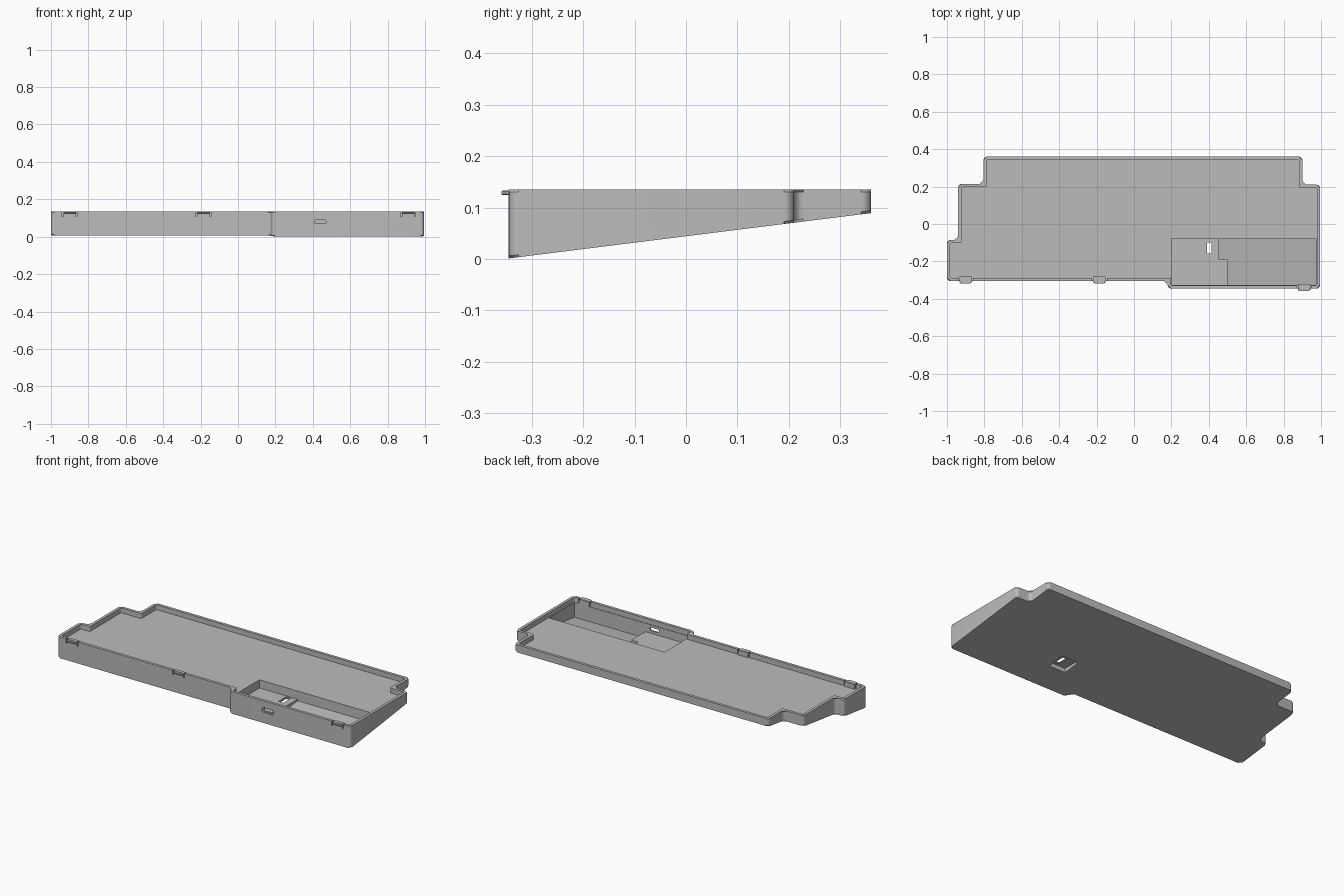
import bpy, bmesh, math
from mathutils import Vector

cube = bpy.data.objects.get("Cube")
if cube:
    bpy.data.objects.remove(cube)

grey = bpy.data.materials.new("plain grey")
grey.use_nodes = True
COLOUR = (0.5, 0.5, 0.5, 1)
grey.diffuse_color = COLOUR
grey.node_tree.nodes["Principled BSDF"].inputs["Base Color"].default_value = COLOUR

TOP, FLOOR, WALL = 0.135, 0.105, 0.017


def underside(y):
    """Height of the sloping base."""
    return 0.001 + 0.125 * (y + 0.345)


def inset(pts, d):
    """Move a right-angled counter-clockwise outline inwards."""
    out = []
    for i, p in enumerate(pts):
        p = Vector(p)
        a = (p - Vector(pts[i - 1])).normalized()
        b = (Vector(pts[(i + 1) % len(pts)]) - p).normalized()
        out.append(p + d * (Vector((-a.y, a.x)) + Vector((-b.y, b.x))))
    return out


def rounded(pts, r, steps=5):
    """Round the corners of a right-angled outline."""
    out = []
    for i, p in enumerate(pts):
        p = Vector(p)
        a = (Vector(pts[i - 1]) - p).normalized()
        b = (Vector(pts[(i + 1) % len(pts)]) - p).normalized()
        c = p + r * (a + b)
        for k in range(steps + 1):
            t = math.pi / 2 * k / steps
            out.append(c - r * (b * math.cos(t) + a * math.sin(t)))
    return out


def prism(name, pts, bottom, top, bevel=0):
    """Extrude an outline; bottom is a height or a function of y."""
    low = bottom if callable(bottom) else (lambda y: bottom)
    bm = bmesh.new()
    lower = [bm.verts.new((p[0], p[1], low(p[1]))) for p in pts]
    upper = [bm.verts.new((p[0], p[1], top)) for p in pts]
    base = bm.faces.new(lower[::-1])
    lid = bm.faces.new(upper)
    n = len(pts)
    for i in range(n):
        j = (i + 1) % n
        bm.faces.new((lower[i], lower[j], upper[j], upper[i]))
    if bevel:
        bmesh.ops.bevel(bm, geom=list(base.edges) + list(lid.edges),
                        offset=bevel, segments=1, affect='EDGES')
    bmesh.ops.recalc_face_normals(bm, faces=bm.faces)
    mesh = bpy.data.meshes.new(name)
    bm.to_mesh(mesh)
    bm.free()
    mesh.materials.append(grey)
    obj = bpy.data.objects.new(name, mesh)
    bpy.context.collection.objects.link(obj)
    return obj


def rect(x0, x1, y0, y1):
    return [(x0, y0), (x1, y0), (x1, y1), (x0, y1)]


def cut(target, cutter):
    """Subtract the cutter, then discard it."""
    mod = target.modifiers.new("cut", 'BOOLEAN')
    mod.operation = 'DIFFERENCE'
    mod.solver = 'EXACT'
    mod.object = cutter
    deps = bpy.context.evaluated_depsgraph_get()
    mesh = bpy.data.meshes.new_from_object(target.evaluated_get(deps))
    target.modifiers.clear()
    target.data = mesh
    bpy.data.objects.remove(cutter)


# Wedge-shaped tray body with stepped outline
outline = [(-1, -0.305), (0.18, -0.305), (0.18, -0.345), (0.995, -0.345),
           (0.995, 0.21), (0.9, 0.21), (0.9, 0.36), (-0.805, 0.36),
           (-0.805, 0.215), (-0.94, 0.215), (-0.94, -0.085), (-1, -0.085)]
tray = prism("tray", rounded(outline, 0.019), underside, TOP, 0.005)

# Main cavity
cut(tray, prism("cavity", rounded(inset(outline, WALL), 0.008), FLOOR, 0.2))

# Deep battery pocket and the shallower board bay beside it
pocket = [(0.5, -0.325), (0.975, -0.325), (0.975, -0.08),
          (0.455, -0.08), (0.455, -0.19), (0.5, -0.19)]
cut(tray, prism("pocket", pocket, lambda y: underside(y) + 0.012, 0.2))
cut(tray, prism("bay", rect(0.2, 0.6, -0.325, -0.08), 0.055, 0.2))

# Switch recess under the base, with a framed slot through the bay floor
cut(tray, prism("recess", rect(0.33, 0.44, -0.18, -0.075), -0.1, 0.047))
cut(tray, prism("slot_frame", rect(0.385, 0.42, -0.165, -0.09), 0.052, 0.08))
cut(tray, prism("slot", rect(0.391, 0.414, -0.157, -0.098), 0, 0.08))

# Cable port in the front wall: wide recess and smaller opening
for w, h, depth in ((0.078, 0.03, 0.008), (0.06, 0.02, 0.05)):
    port = prism("port", rounded(rect(-w / 2, w / 2, -h / 2, h / 2), h * 0.4),
                 -depth, 0.05)
    port.rotation_euler.x = math.pi / 2
    port.location = (0.44, -0.345, 0.08)
    cut(tray, port)

# Snap clips on the front wall, each between two slits
for side, x, y in (("right", -0.9, -0.305), ("middle", -0.185, -0.305),
                   ("left", 0.91, -0.345)):
    for s in (-1, 1):
        sx = x + s * 0.037
        cut(tray, prism("slit", rect(sx - 0.003, sx + 0.003, y - 0.02, y + 0.03),
                        FLOOR + 0.003, 0.2))
    prism(side + "_clip_spring", rect(x - 0.033, x + 0.033, y + 0.003, y + 0.023),
          FLOOR - 0.002, TOP - 0.001)
    hook = [(x - 0.033, y + 0.01), (x - 0.033, y - 0.006), (x - 0.024, y - 0.014),
            (x + 0.024, y - 0.014), (x + 0.033, y - 0.006), (x + 0.033, y + 0.01)]
    prism(side + "_clip_hook", hook, 0.124, 0.133, 0.002)

# Smooth only the rounded corners of the tray
bpy.ops.object.select_all(action='DESELECT')
tray.select_set(True)
bpy.context.view_layer.objects.active = tray
bpy.ops.object.shade_smooth_by_angle(angle=math.radians(25))
